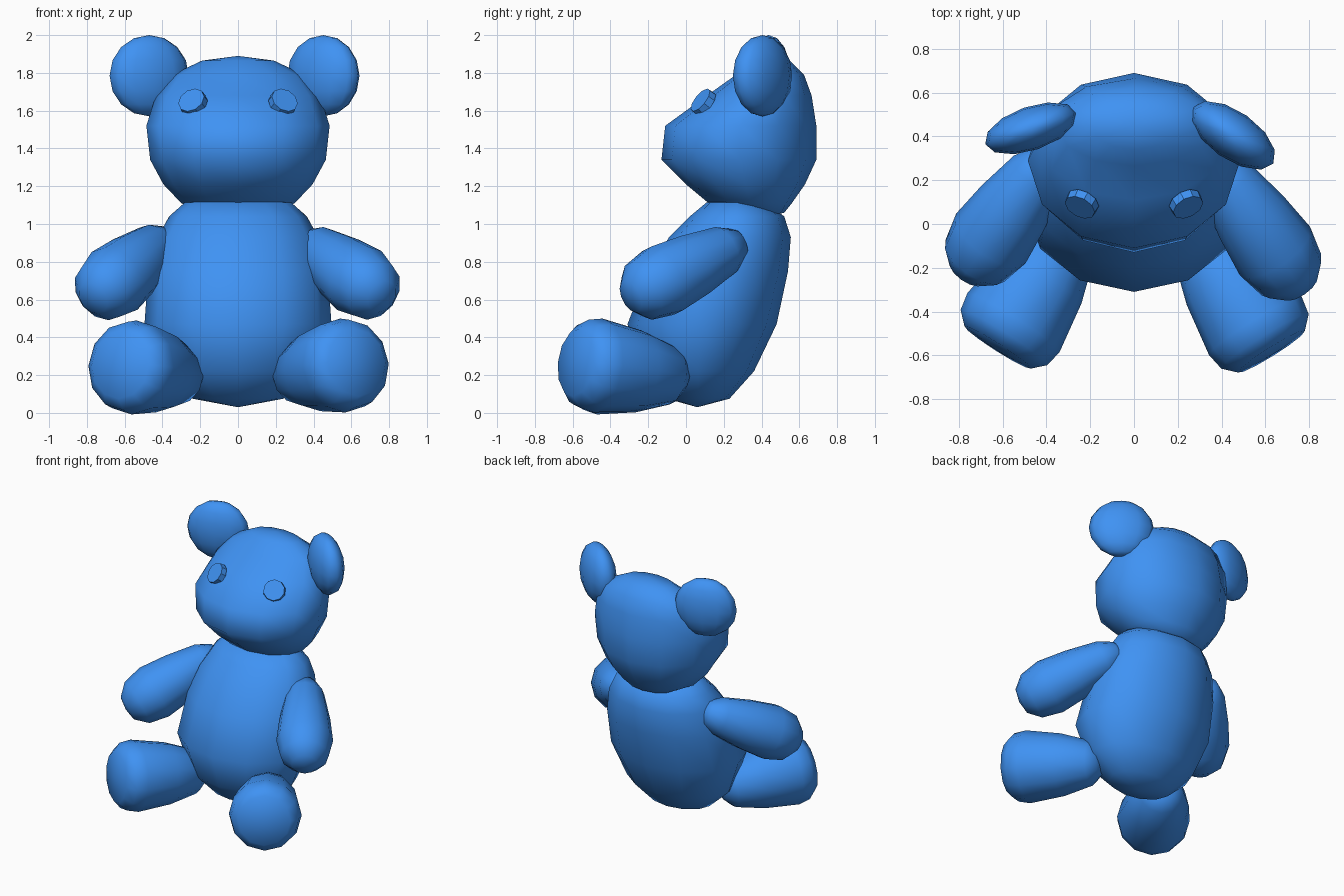
import bpy, bmesh, math
from mathutils import Vector, Matrix

if "Cube" in bpy.data.objects:
    bpy.data.objects.remove(bpy.data.objects["Cube"])

SIDES = 12
blue = bpy.data.materials.new("blue")
blue.diffuse_color = (0.05, 0.29, 0.9, 1)
blue.use_nodes = True
blue.node_tree.nodes["Principled BSDF"].inputs["Base Color"].default_value = blue.diffuse_color


def finish(name, bm, smooth=True):
    bmesh.ops.recalc_face_normals(bm, faces=bm.faces[:])
    me = bpy.data.meshes.new(name)
    bm.to_mesh(me)
    bm.free()
    me.materials.append(blue)
    for p in me.polygons:
        p.use_smooth = smooth
    ob = bpy.data.objects.new(name, me)
    bpy.context.collection.objects.link(ob)
    return ob


def loft(name, start, rings, end):
    """Skin closed rings (centre, u axis, v axis) between two pole points."""
    bm = bmesh.new()
    loops = []
    for c, u, v in rings:
        loops.append([bm.verts.new(c + u * math.sin(a) + v * math.cos(a))
                      for a in (2 * math.pi * i / SIDES for i in range(SIDES))])
    poles = bm.verts.new(start), bm.verts.new(end)
    for i in range(SIDES):
        j = (i + 1) % SIDES
        for a, b in zip(loops, loops[1:]):
            bm.faces.new((a[i], a[j], b[j], b[i]))
        bm.faces.new((poles[0], loops[0][j], loops[0][i]))
        bm.faces.new((poles[1], loops[-1][i], loops[-1][j]))
    return finish(name, bm)


def upright(name, bottom, stations, top):
    """Level rings given as (z, half width, front y, back y)."""
    rings = [(Vector((0, (f + b) / 2, z)), Vector((w, 0, 0)), Vector((0, (b - f) / 2, 0)))
             for z, w, f, b in stations]
    return loft(name, Vector((0, *bottom)), rings, Vector((0, *top)))


def limb(name, a, b, stations):
    """Round rings given as (fraction along a-b, radius)."""
    a, b = Vector(a), Vector(b)
    d = (b - a).normalized()
    u = d.cross(Vector((0, 0, 1))).normalized()
    v = u.cross(d)
    rings = [(a.lerp(b, t), u * r, v * r) for t, r in stations]
    return loft(name, a, rings, b)


# Torso, leaning back
upright("body", (0.06, 0.03), [
    (0.075, 0.24, -0.10, 0.23), (0.22, 0.40, -0.23, 0.36), (0.47, 0.495, -0.31, 0.48),
    (0.75, 0.475, -0.20, 0.54), (0.93, 0.425, -0.09, 0.555), (1.04, 0.365, 0.02, 0.52),
    (1.115, 0.28, 0.11, 0.42)], (0.27, 1.12))

# Head with the muzzle pushed forward
upright("head", (0.45, 1.04), [
    (1.06, 0.18, 0.30, 0.52), (1.11, 0.30, 0.12, 0.56), (1.21, 0.395, 0.0, 0.63),
    (1.34, 0.465, -0.13, 0.69), (1.52, 0.485, -0.11, 0.69), (1.68, 0.435, 0.11, 0.665),
    (1.79, 0.35, 0.265, 0.625), (1.865, 0.19, 0.34, 0.55)], (0.45, 1.89))

# Arms: narrow at the shoulder, full at the paw
ARM = [(0.04, 0.08), (0.17, 0.135), (0.45, 0.175), (0.70, 0.195), (0.88, 0.165), (0.98, 0.09)]
limb("right_arm", (0.35, 0.30, 0.91), (0.77, -0.305, 0.61), ARM)
limb("left_arm", (-0.37, 0.33, 0.93), (-0.775, -0.235, 0.60), ARM)

# Legs: widening to blunt feet
LEG = [(0.03, 0.09), (0.12, 0.155), (0.42, 0.215), (0.78, 0.25), (0.90, 0.235), (0.98, 0.18)]
limb("right_leg", (0.27, -0.01, 0.19), (0.635, -0.595, 0.268), LEG)
limb("left_leg", (-0.27, -0.01, 0.19), (-0.63, -0.575, 0.255), LEG)

# Ears: flattened balls
for name, pos, size, turn in (("right_ear", (0.452, 0.405, 1.785), (0.225, 0.11, 0.215), -35),
                              ("left_ear", (-0.47, 0.437, 1.785), (0.222, 0.10, 0.215), 19)):
    bm = bmesh.new()
    m = (Matrix.Translation(pos) @ Matrix.Rotation(math.radians(turn), 4, 'Z')
         @ Matrix.Diagonal((*size, 1)))
    bmesh.ops.create_uvsphere(bm, u_segments=12, v_segments=8, radius=1, matrix=m)
    finish(name, bm)

# Eyes: thin discs lying on the face
for name, s in (("right_eye", 1), ("left_eye", -1)):
    bm = bmesh.new()
    turn = Vector((0.38 * s, -0.72, 0.58)).to_track_quat('Z', 'Y').to_matrix().to_4x4()
    m = Matrix.Translation((0.24 * s, 0.09, 1.645)) @ turn
    bmesh.ops.create_cone(bm, cap_ends=True, segments=10, radius1=0.078, radius2=0.074,
                          depth=0.04, matrix=m)
    finish(name, bm, smooth=False)
